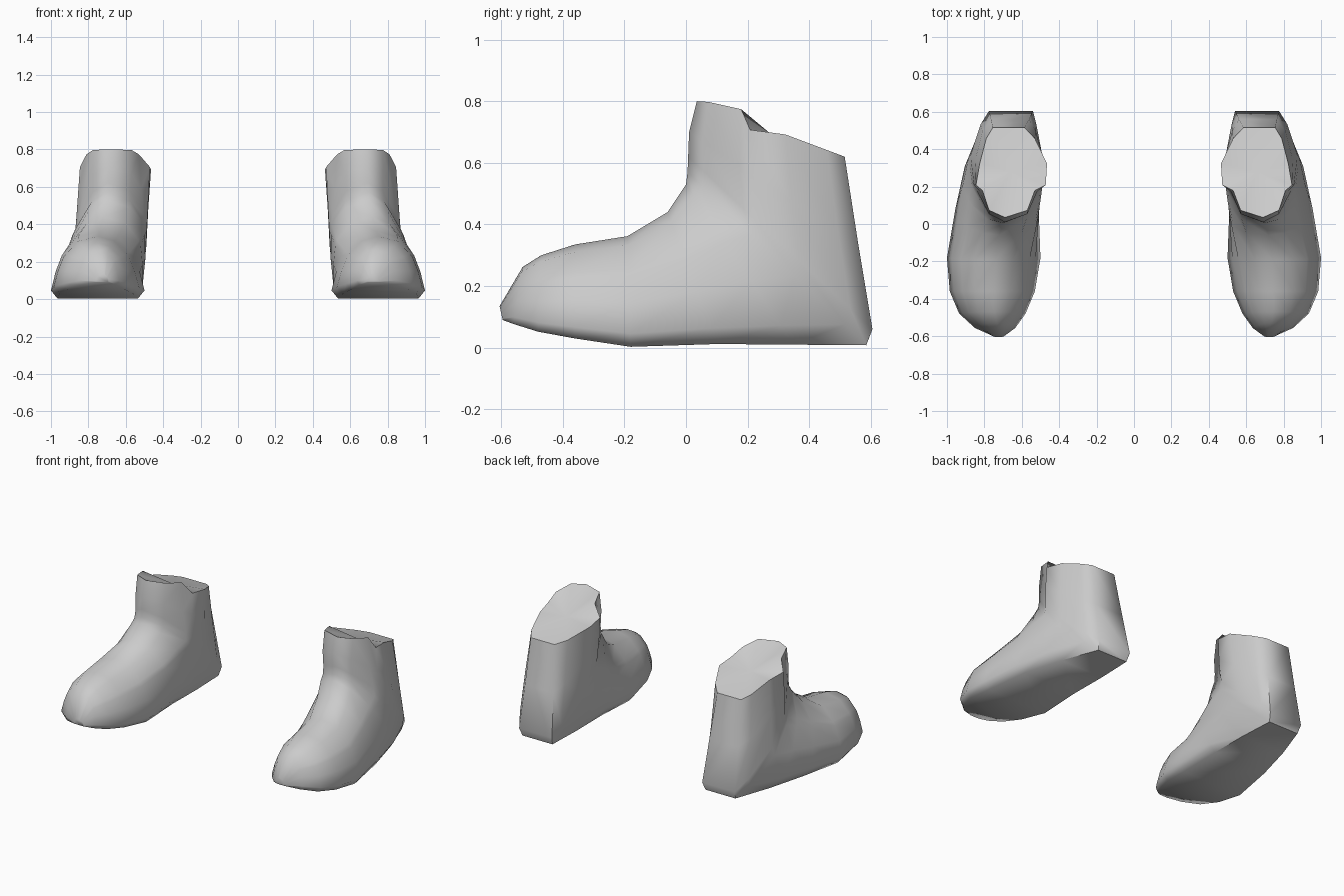
import bpy, bmesh, math

cube = bpy.data.objects.get("Cube")
if cube:
    bpy.data.objects.remove(cube, do_unlink=True)

grey = bpy.data.materials.new("boot_grey")
grey.use_nodes = True
grey.diffuse_color = (0.6, 0.6, 0.6, 1)
grey.node_tree.nodes["Principled BSDF"].inputs["Base Color"].default_value = (0.6, 0.6, 0.6, 1)

# Position of each ring point between the sole/heel end and the instep end
T = [0, 0.12, 0.4, 0.64, 0.7, 0.92]
# Half-width profile of the foot at those positions
FOOT = [0.86, 1.0, 0.9, 0.77, 0.7, 0.42]


def foot(back, front, inner, outer):
    """Rounded foot section with a flat sole."""
    c, h = (inner + outer) / 2, (outer - inner) / 2
    return (back, front, [c + h * f for f in FOOT], [c - h * f for f in FOOT], c - 0.01)


# Sections fan from the toe, round the heel and up the shaft:
# (sole or heel y,z), (instep y,z), outer x, inner x, instep x
RINGS = [
    foot((-0.595, 0.09), (-0.605, 0.135), 0.69, 0.76),
    foot((-0.56, 0.077), (-0.53, 0.262), 0.635, 0.85),
    foot((-0.48, 0.052), (-0.47, 0.30), 0.58, 0.935),
    foot((-0.36, 0.03), (-0.36, 0.335), 0.53, 0.985),
    foot((-0.18, 0.003), (-0.19, 0.362), 0.50, 1.0),
    ((0.10, 0.012), (-0.06, 0.44), [0.92, 0.955, 0.94, 0.905, 0.89, 0.81],
     [0.54, 0.51, 0.51, 0.52, 0.53, 0.60], 0.72),
    ((0.35, 0.01), (0.0, 0.53), [0.85, 0.905, 0.915, 0.885, 0.87, 0.79],
     [0.54, 0.51, 0.495, 0.50, 0.51, 0.575], 0.70),
    ((0.585, 0.008), (0.005, 0.57), [0.765, 0.82, 0.885, 0.87, 0.855, 0.78],
     [0.55, 0.525, 0.495, 0.488, 0.50, 0.575], 0.70),
    ((0.605, 0.06), (0.007, 0.62), [0.775, 0.82, 0.875, 0.865, 0.845, 0.775],
     [0.54, 0.522, 0.49, 0.485, 0.505, 0.575], 0.695),
    ((0.56, 0.33), (0.01, 0.70), [0.765, 0.81, 0.85, 0.855, 0.825, 0.775],
     [0.56, 0.525, 0.48, 0.478, 0.517, 0.57], 0.69),
    ((0.515, 0.62), (0.035, 0.80), [0.755, 0.79, 0.825, 0.845, 0.81, 0.775],
     [0.585, 0.53, 0.465, 0.472, 0.53, 0.57], 0.69),
]
# Height changes along the rim: side flaps dip, tongue rises
RIM_LIFT = [0, 0, 0, -0.028, 0.028, 0.012]


def boot(name, side):
    bm = bmesh.new()
    loops = []
    for back, front, outer, inner, top_x in RINGS:
        lift = RIM_LIFT if back == RINGS[-1][0] else [0] * 6

        def point(i, x):
            y = back[0] + (front[0] - back[0]) * T[i]
            z = back[1] + (front[1] - back[1]) * T[i] + lift[i]
            return bm.verts.new((side * x, y, z))

        loop = [point(i, outer[i]) for i in range(6)]
        loop.append(bm.verts.new((side * top_x, *front)))
        loop += [point(i, inner[i]) for i in reversed(range(6))]
        loops.append(loop)
    n = len(loops[0])
    for a, b in zip(loops, loops[1:]):
        for i in range(n):
            j = (i + 1) % n
            bm.faces.new((a[i], a[j], b[j], b[i]))
    # Toe tip and shallow closed top
    bm.faces.new(loops[0])
    centre = bm.verts.new((side * 0.66, 0.28, 0.69))
    rim = loops[-1]
    for i in range(n):
        bm.faces.new((rim[i], rim[(i + 1) % n], centre))
    bmesh.ops.recalc_face_normals(bm, faces=bm.faces[:])
    mesh = bpy.data.meshes.new(name)
    bm.to_mesh(mesh)
    bm.free()
    mesh.materials.append(grey)
    obj = bpy.data.objects.new(name, mesh)
    bpy.context.collection.objects.link(obj)
    bpy.ops.object.select_all(action='DESELECT')
    obj.select_set(True)
    bpy.context.view_layer.objects.active = obj
    bpy.ops.object.shade_smooth_by_angle(angle=math.radians(62))


boot("left_boot", 1)
boot("right_boot", -1)
